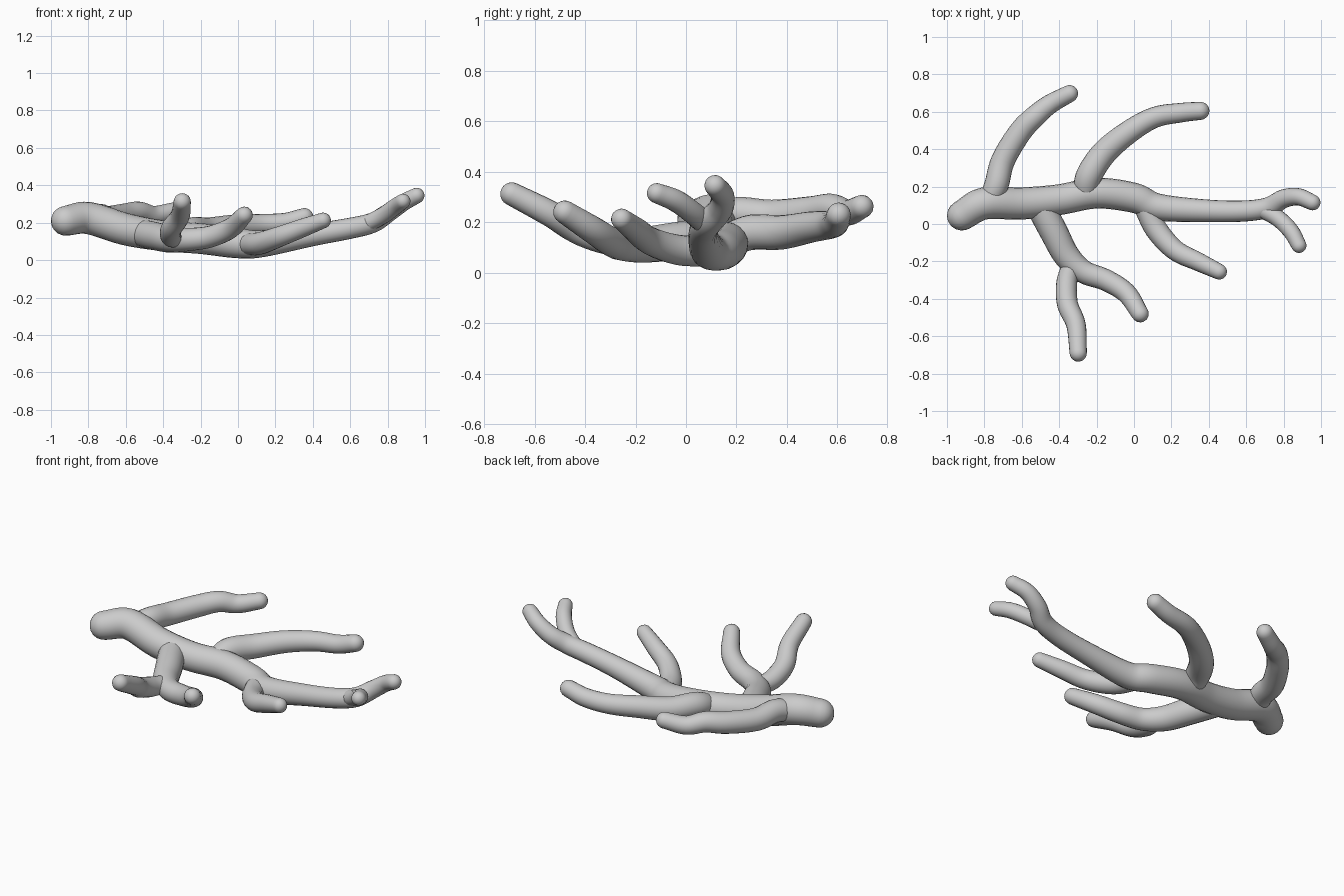
import bpy, bmesh, math
from mathutils import Vector

if "Cube" in bpy.data.objects:
    bpy.data.objects.remove(bpy.data.objects["Cube"], do_unlink=True)

SIDES, STEPS, DOME = 20, 6, 5

bark = bpy.data.materials.new("pale_grey")
bark.use_nodes = True
bark.diffuse_color = (0.6, 0.6, 0.6, 1)
bark.node_tree.nodes["Principled BSDF"].inputs["Base Color"].default_value = (0.6, 0.6, 0.6, 1)


def smooth_path(points):
    """Catmull-Rom curve through (x, y, z, radius) points."""
    p = [Vector(q) for q in points]
    p = [2 * p[0] - p[1]] + p + [2 * p[-1] - p[-2]]
    out = []
    for a, b, c, d in zip(p, p[1:], p[2:], p[3:]):
        for i in range(STEPS):
            t = i / STEPS
            out.append(0.5 * (2 * b + (c - a) * t + (2 * a - 5 * b + 4 * c - d) * t * t
                              + (3 * b - a - 3 * c + d) * t ** 3))
    return out + [p[-2]]


def branch(name, points):
    """Tapered round tube with a dome on each end."""
    path = smooth_path(points)
    pos = [q.xyz for q in path]
    n = len(pos)
    tan = [(pos[min(i + 1, n - 1)] - pos[max(i - 1, 0)]).normalized() for i in range(n)]
    rings = [(pos[i], tan[i], path[i].w) for i in range(n)]
    angles = [math.pi / 2 * k / DOME for k in range(1, DOME)]
    r0, r1 = path[0].w, path[-1].w
    head = [(pos[0] - tan[0] * r0 * math.sin(a), tan[0], r0 * math.cos(a)) for a in reversed(angles)]
    tail = [(pos[-1] + tan[-1] * r1 * math.sin(a), tan[-1], r1 * math.cos(a)) for a in angles]

    bm = bmesh.new()
    loops = []
    for centre, t, r in head + rings + tail:
        u = t.cross(Vector((0, 0, 1))).normalized()
        v = u.cross(t)
        loops.append([bm.verts.new(centre + r * (u * math.cos(w) + v * math.sin(w)))
                      for w in (math.tau * k / SIDES for k in range(SIDES))])
    for a, b in zip(loops, loops[1:]):
        for k in range(SIDES):
            j = (k + 1) % SIDES
            bm.faces.new((a[k], a[j], b[j], b[k]))
    for ring, tip in ((loops[0], pos[0] - tan[0] * r0), (loops[-1], pos[-1] + tan[-1] * r1)):
        v = bm.verts.new(tip)
        for k in range(SIDES):
            bm.faces.new((ring[k], ring[(k + 1) % SIDES], v))
    bmesh.ops.recalc_face_normals(bm, faces=bm.faces)
    mesh = bpy.data.meshes.new(name)
    bm.to_mesh(mesh)
    bm.free()
    mesh.materials.append(bark)
    mesh.shade_smooth()
    obj = bpy.data.objects.new(name, mesh)
    bpy.context.collection.objects.link(obj)


# Main stem, thick butt to the first of the two end twigs
branch("main_stem", [(-.92, .045, .21, .08), (-.8, .11, .225, .086), (-.6, .11, .165, .086),
                     (-.4, .13, .13, .082), (-.2, .165, .115, .082), (0, .14, .09, .08),
                     (.13, .09, .088, .072), (.4, .07, .135, .06), (.6, .07, .17, .056),
                     (.72, .09, .20, .054), (.8, .135, .25, .05), (.88, .145, .305, .046),
                     (.955, .115, .345, .042)])
branch("end_twig", [(.68, .08, .19, .045), (.77, .03, .235, .045),
                    (.84, -.04, .285, .044), (.882, -.115, .315, .04)])

# Front side branches
branch("front_right_branch", [(-.5, .09, .14, .075), (-.43, -.04, .125, .075),
                              (-.36, -.17, .11, .07), (-.27, -.255, .11, .062),
                              (-.15, -.3, .125, .058), (-.04, -.37, .17, .054),
                              (.033, -.48, .24, .046)])
branch("front_right_twig", [(-.34, -.23, .115, .05), (-.36, -.32, .13, .056),
                            (-.355, -.43, .17, .056), (-.31, -.54, .235, .052),
                            (-.298, -.69, .312, .046)])
branch("front_left_branch", [(.06, .09, .085, .06), (.12, -.03, .09, .06),
                             (.22, -.14, .125, .055), (.34, -.2, .17, .05),
                             (.455, -.255, .212, .042)])

# Back side branches
branch("back_right_branch", [(-.77, .13, .22, .06), (-.735, .21, .235, .065),
                             (-.7, .34, .225, .064), (-.61, .49, .24, .062),
                             (-.53, .575, .255, .058), (-.45, .64, .238, .052),
                             (-.345, .697, .262, .046)])
branch("back_left_branch", [(-.26, .17, .13, .065), (-.24, .26, .16, .07),
                            (-.16, .38, .16, .068), (-.03, .49, .18, .062),
                            (.11, .57, .19, .056), (.25, .595, .2, .052),
                            (.355, .605, .23, .048)])
